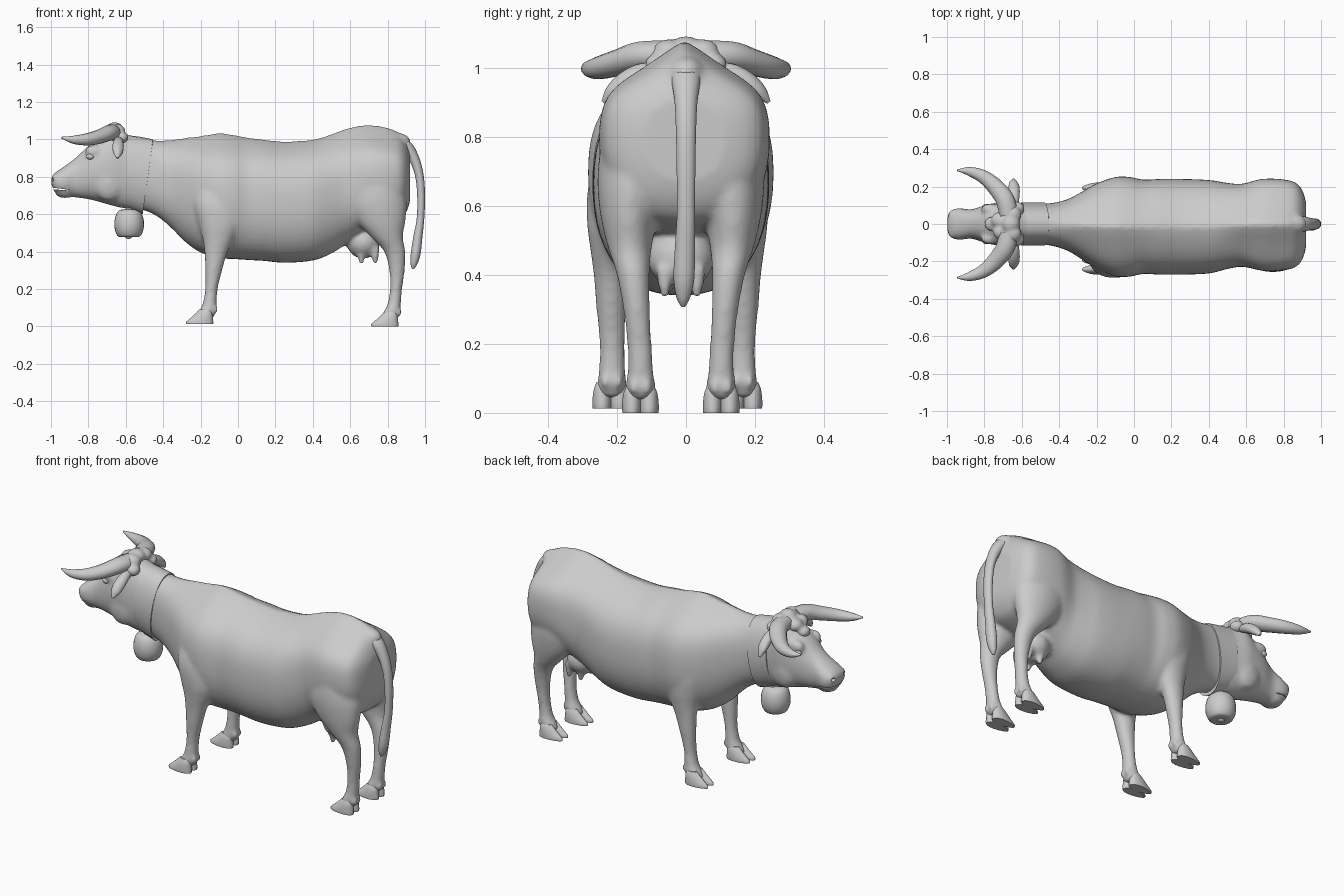
import bpy, bmesh, math
from mathutils import Vector, Matrix

MID = -0.015  # centre plane of trunk and legs


def smooth_rows(rows, sub=4):
    """Catmull-Rom interpolation through rows of numbers."""
    out = []
    for i in range(len(rows) - 1):
        p = [rows[max(0, min(len(rows) - 1, i + k))] for k in (-1, 0, 1, 2)]
        for s in range(sub):
            t = s / sub
            out.append([0.5 * (2 * b + (c - a) * t + (2 * a - 5 * b + 4 * c - d) * t * t
                               + (3 * b - a - 3 * c + d) * t ** 3) for a, b, c, d in zip(*p)])
    out.append(list(rows[-1]))
    return out


def loft(bm, rows, ring, n=24, sub=4):
    """Skin closed rings; ring(row, cos, sin) gives one point."""
    loops = []
    for row in (smooth_rows(rows, sub) if sub > 1 else rows):
        loops.append([bm.verts.new(ring(row, math.cos(2 * math.pi * k / n), math.sin(2 * math.pi * k / n)))
                      for k in range(n)])
    for a, b in zip(loops, loops[1:]):
        for k in range(n):
            j = (k + 1) % n
            bm.faces.new((a[k], a[j], b[j], b[k]))
    bm.faces.new(loops[0][::-1])
    bm.faces.new(loops[-1])


def blob(bm, pos, size, rot=None):
    m = Matrix.Translation(pos) @ (rot or Matrix()) @ Matrix.Diagonal((*size, 1))
    bmesh.ops.create_uvsphere(bm, u_segments=20, v_segments=12, radius=1, matrix=m)


def tube(bm, pts, n=14, flat=(0, 0, 1)):
    """Tapered tube along rows (x, y, z, width, thickness)."""
    rows = smooth_rows(pts, 5)
    ref, loops = Vector(flat), []
    for i, r in enumerate(rows):
        t = Vector(rows[min(i + 1, len(rows) - 1)][:3]) - Vector(rows[max(i - 1, 0)][:3])
        u = t.cross(ref).normalized()
        v = u.cross(t).normalized()
        loops.append((*r[:3], *(u * r[3]), *(v * r[4])))
    loft(bm, loops, lambda r, c, s: [r[k] + c * r[3 + k] + s * r[6 + k] for k in range(3)], n, 1)


def make(name, bm, angle=50):
    bmesh.ops.recalc_face_normals(bm, faces=bm.faces)
    me = bpy.data.meshes.new(name)
    bm.to_mesh(me)
    bm.free()
    ob = bpy.data.objects.new(name, me)
    bpy.context.collection.objects.link(ob)
    bpy.ops.object.select_all(action='DESELECT')
    ob.select_set(True)
    bpy.context.view_layer.objects.active = ob
    bpy.ops.object.shade_smooth_by_angle(angle=math.radians(angle))
    return ob


def blend(ob, size, iterations):
    """Fuse overlapping volumes into one soft skin."""
    rm = ob.modifiers.new("blend", 'REMESH')
    rm.mode, rm.voxel_size, rm.use_smooth_shade = 'VOXEL', size, True
    sm = ob.modifiers.new("soften", 'SMOOTH')
    sm.factor, sm.iterations = .5, iterations


def sp(v, e):
    return math.copysign(abs(v) ** e, v)


# Head, neck and trunk: x, top, bottom, half width, roof slope of the back
flesh = bmesh.new()
trunk = [(-.998, .80, .755, .045, 0), (-.975, .825, .715, .075, 0), (-.93, .855, .70, .085, 0),
         (-.87, .90, .69, .078, 0), (-.80, .965, .68, .10, 0), (-.74, 1.01, .665, .113, 0),
         (-.67, 1.06, .645, .12, 0), (-.60, 1.03, .63, .11, 0), (-.50, 1.0, .62, .108, 0),
         (-.42, .995, .58, .118, .01), (-.35, 1.0, .52, .14, .02), (-.28, 1.01, .45, .18, .03),
         (-.20, 1.02, .395, .228, .04), (-.10, 1.035, .365, .266, .045), (-.02, 1.025, .36, .266, .04),
         (.05, 1.012, .355, .252, .035), (.14, 1.0, .35, .256, .03), (.25, .99, .34, .256, .03),
         (.40, 1.0, .352, .25, .03), (.50, 1.03, .39, .23, .04), (.58, 1.06, .44, .222, .05),
         (.68, 1.08, .50, .245, .055), (.78, 1.07, .53, .245, .055), (.86, 1.04, .56, .228, .045),
         (.90, .985, .61, .185, .03), (.92, .92, .67, .12, .01)]


def trunk_ring(r, c, s):
    x, top, bot, hw, roof = r
    z = (top + bot) / 2 + (top - bot) / 2 * sp(s, .9)
    if s > 0:
        z -= roof * 4 * abs(c) * (1 - abs(c))
    shift = MID * max(0, min(1, (x + .5) / .4)) * (1 if x < .4 else max(.3, 1 - (x - .4) * 3))
    return (x, shift + hw * sp(c, .85), z)


loft(flesh, trunk, trunk_ring, 48)

# Legs: z, x centre, half length, y offset, half width
front_leg = [(.86, -.12, .07, .15, .04), (.75, -.12, .10, .165, .065), (.65, -.115, .12, .182, .078),
             (.55, -.10, .112, .187, .075), (.47, -.105, .085, .190, .062), (.40, -.117, .063, .193, .05),
             (.30, -.13, .046, .192, .043), (.20, -.142, .034, .189, .037), (.12, -.152, .038, .189, .039),
             (.08, -.165, .046, .19, .045), (.045, -.18, .05, .19, .043)]
hind_leg = [(.93, .73, .09, .12, .05), (.80, .735, .13, .135, .09), (.68, .74, .16, .142, .10),
            (.57, .762, .135, .15, .083), (.48, .795, .087, .148, .064), (.40, .838, .057, .138, .048),
            (.30, .85, .042, .128, .039), (.20, .845, .033, .12, .036), (.12, .835, .036, .117, .038),
            (.08, .822, .043, .117, .044), (.04, .808, .048, .117, .043)]
for side in (-1, 1):
    for leg, mid in ((front_leg, -.025), (hind_leg, MID)):
        loft(flesh, leg, lambda r, c, s: (r[1] + r[2] * c, mid + side * r[3] + r[4] * s, r[0]), 24)
    # brow, cheek, nostril wing and dewclaws
    blob(flesh, (-.77, side * .08, .935), (.05, .03, .035))
    blob(flesh, (-.69, side * .075, .77), (.085, .045, .10))
    blob(flesh, (-.965, side * .045, .785), (.032, .034, .033))
    for x, y, z in ((-.122, -.025 + side * .19, .09), (.862, MID + side * .117, .075)):
        for d in (-.02, .02):
            blob(flesh, (x, y + d, z), (.015, .014, .022))
    # teats
    for x in (.655, .73):
        tube(flesh, [(x, MID + side * .045, .42, .03, .03), (x + .003, MID + side * .047, .375, .021, .021),
                     (x + .005, MID + side * .048, .332, .013, .013)], 10, (0, 1, 0))

# Udder, lower lip and tail head
blob(flesh, (.67, MID, .45), (.09, .098, .088))
blob(flesh, (-.925, 0, .712), (.052, .06, .026))
blob(flesh, (.85, 0, .985), (.075, .055, .05))
cow = make("cow_body", flesh)
blend(cow, .01, 12)

# Mouth slit and nostrils are cut from the blended body
cut = bmesh.new()
blob(cut, (-.965, 0, .735), (.075, .13, .004), Matrix.Rotation(math.radians(6), 4, 'Y'))
for side in (-1, 1):
    blob(cut, (-.99, side * .05, .785), (.016, .012, .01))
cutter = make("mouth_cutter", cut)
cutter.hide_render = True
cutter.hide_set(True)
bo = cow.modifiers.new("mouth", 'BOOLEAN')
bo.operation, bo.object, bo.solver = 'DIFFERENCE', cutter, 'EXACT'

# Cloven hooves: z, x centre, half length, half width
hoof_bm = bmesh.new()
for side in (-1, 1):
    for x, y, base in ((-.205, -.025 + side * .193, .012), (.785, MID + side * .117, 0)):
        for d in (-1, 1):
            rows = [(base, x, .072, .027), (base + .012, x, .073, .028), (base + .035, x + .012, .058, .027),
                    (base + .06, x + .024, .043, .023), (base + .078, x + .028, .03, .015)]
            loft(hoof_bm, rows, lambda r, c, s: (r[1] + r[2] * c, y + d * .025
                                                 + r[3] * s * (1 + .25 * c), r[0]), 16, 2)
make("hooves", hoof_bm)

# Horns, ears and eyes
horns, ears, eyes = bmesh.new(), bmesh.new(), bmesh.new()
for s in (-1, 1):
    tube(horns, [(-.67, s * .05, 1.035, .05, .045), (-.69, s * .13, 1.035, .05, .042),
                 (-.74, s * .197, 1.015, .045, .038), (-.805, s * .252, 1.0, .036, .033),
                 (-.88, s * .281, .998, .024, .022), (-.945, s * .287, 1.01, .004, .004)], 14)
    tube(ears, [(-.64, s * .09, 1.0, .02, .016), (-.64, s * .135, .985, .027, .026),
                (-.641, s * .18, .96, .031, .026), (-.643, s * .215, .93, .026, .02),
                (-.645, s * .24, .90, .006, .006)], 14, (.3, 0, 1))
    blob(eyes, (-.79, s * .092, .908), (.022, .016, .016))
make("horns", horns)
make("ears", ears)
make("eyes", eyes)

# Curly poll between the horns
poll = bmesh.new()
for x, y, z, r in ((-.66, 0, 1.052, .05), (-.65, .05, 1.045, .048), (-.65, -.05, 1.045, .048),
                   (-.72, .02, 1.025, .045), (-.71, -.04, 1.025, .045), (-.625, .08, 1.01, .04),
                   (-.625, -.08, 1.01, .04), (-.76, 0, .99, .04)):
    blob(poll, (x, y, z), (r, r, r * .8))
blend(make("poll_hair", poll), .008, 8)

# Tail with tuft
tail = bmesh.new()
tube(tail, [(.83, 0, 1.0, .05, .03), (.895, 0, .965, .043, .034), (.94, 0, .90, .033, .028),
            (.969, 0, .81, .029, .023), (.979, 0, .70, .027, .021), (.976, 0, .58, .026, .02),
            (.962, -.003, .48, .029, .024), (.950, -.006, .39, .03, .026), (.940, -.008, .335, .02, .018),
            (.934, -.008, .308, .006, .006)], 16, (1, 0, .01))
make("tail", tail)

# Collar: x, lean, z centre, half height, half width
collar = bmesh.new()
loft(collar, [(-.598, .015, .832, .170, .09), (-.60, .015, .832, .190, .116), (-.54, .02, .816, .197, .115),
              (-.482, .027, .801, .199, .116), (-.48, .027, .801, .175, .09)],
     lambda r, c, s: (r[0] + r[1] * s, r[4] * sp(c, .87), r[2] + r[3] * s), 32, 1)
make("collar", collar, 35)

# Bell with hanger and clapper: z, radius
bell = bmesh.new()
loft(bell, [(.627, .02), (.622, .05), (.60, .069), (.56, .079), (.52, .077), (.487, .064), (.478, .05),
            (.477, .03)],
     lambda r, c, s: (-.582 + r[1] * c, r[1] * s, r[0]), 24, 2)
make("bell", bell, 40)
extra = bmesh.new()
blob(extra, (-.585, 0, .482), (.02, .02, .014))
tube(extra, [(-.582, -.025, .61, .01, .01), (-.575, -.018, .645, .01, .01), (-.575, .018, .645, .01, .01),
             (-.582, .025, .61, .01, .01)], 8, (1, 0, 0))
make("bell_clapper_and_hanger", extra)
